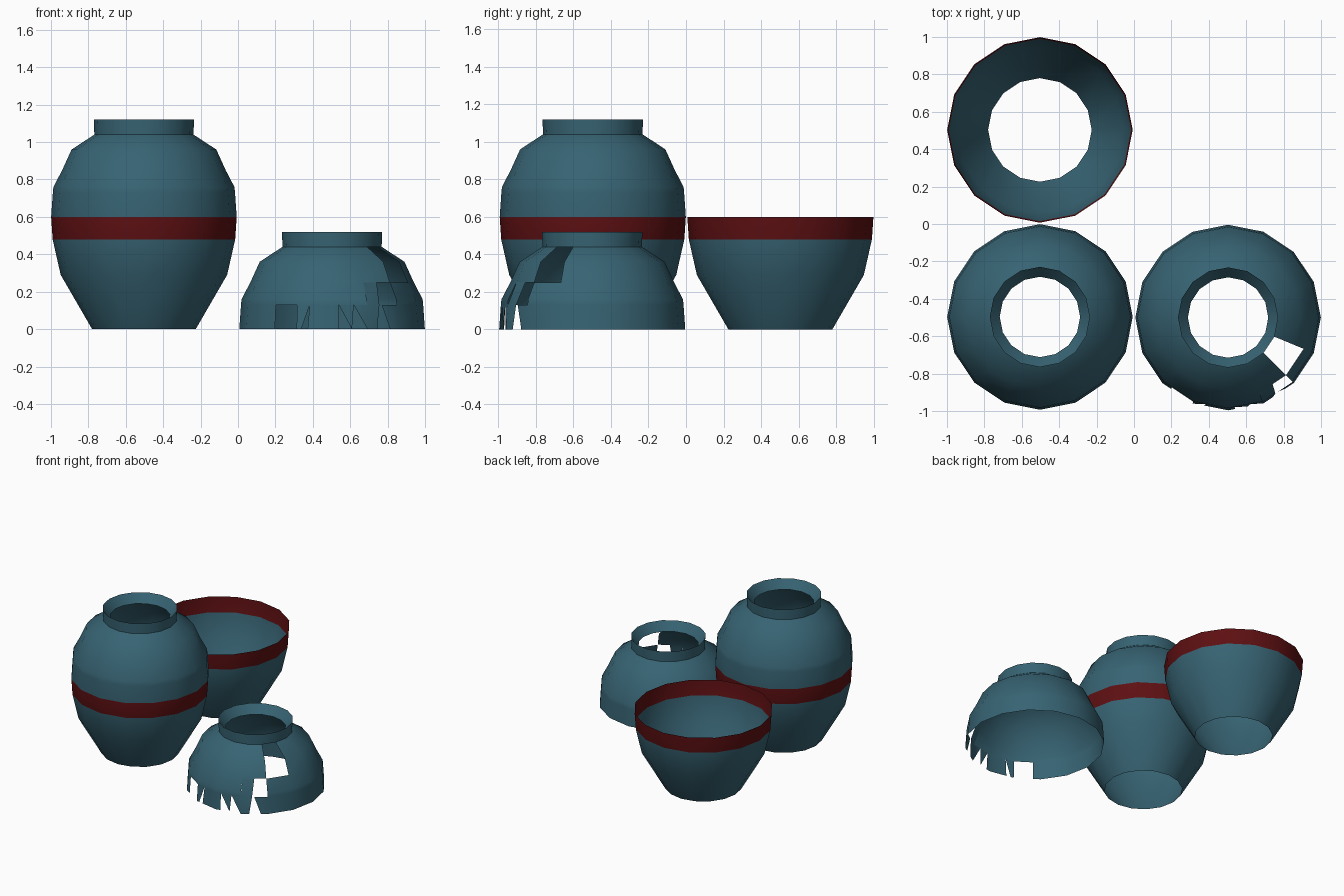
import bpy, bmesh, math

if "Cube" in bpy.data.objects:
    bpy.data.objects.remove(bpy.data.objects["Cube"])

SIDES = 16


def material(name, rgb):
    m = bpy.data.materials.new(name)
    m.diffuse_color = (*rgb, 1)
    m.use_nodes = True
    m.node_tree.nodes["Principled BSDF"].inputs["Base Color"].default_value = m.diffuse_color
    return m


TEAL = material("teal glaze", (0.038, 0.125, 0.17))
RED = material("dark red band", (0.11, 0.005, 0.006))

# Half profiles as (radius, height)
LOWER = [(0.277, 0), (0.445, 0.29), (0.488, 0.48), (0.496, 0.60)]
UPPER = [(0.496, 0.60), (0.487, 0.73), (0.484, 0.76), (0.437, 0.85), (0.387, 0.96),
         (0.265, 1.04), (0.268, 1.12), (0.215, 1.055)]


def wall(profile, u, z):
    """Point on the faceted wall at side number u and height z."""
    for (r0, z0), (r1, z1) in zip(profile, profile[1:]):
        if z0 - 1e-6 <= z <= z1 + 1e-6:
            r = r0 + (r1 - r0) * (z - z0) / (z1 - z0)
            break
    i, t = math.floor(u), u - math.floor(u)
    a, b = (2 * math.pi * k / SIDES for k in (i, i + 1))
    return (r * ((1 - t) * math.cos(a) + t * math.cos(b)),
            r * ((1 - t) * math.sin(a) + t * math.sin(b)), z)


def pot(name, profile, centre, band=None, gaps=(), patches=()):
    """Revolve an open single wall, leave out gaps, add jagged patches."""
    bm = bmesh.new()
    rings = [[bm.verts.new((r * math.cos(2 * math.pi * i / SIDES),
                            r * math.sin(2 * math.pi * i / SIDES), z))
              for i in range(SIDES)] for r, z in profile]
    for row, (lo, hi) in enumerate(zip(rings, rings[1:])):
        for i in range(SIDES):
            if (i, row) in gaps:
                continue
            j = (i + 1) % SIDES
            f = bm.faces.new((lo[i], lo[j], hi[j], hi[i]))
            if row == band:
                f.material_index = 1
    for poly in patches:
        bm.faces.new([bm.verts.new(wall(profile, u, z)) for u, z in poly])
    bmesh.ops.remove_doubles(bm, verts=bm.verts, dist=0.0005)
    loose = [v for v in bm.verts if not v.link_faces]
    bmesh.ops.delete(bm, geom=loose, context='VERTS')
    me = bpy.data.meshes.new(name)
    bm.to_mesh(me)
    bm.free()
    me.materials.append(TEAL)
    if band is not None:
        me.materials.append(RED)
    me.polygons.foreach_set("use_smooth", [True] * len(me.polygons))
    me.set_sharp_from_angle(angle=math.radians(35))
    ob = bpy.data.objects.new(name, me)
    ob.location = (*centre, 0)
    bpy.context.collection.objects.link(ob)
    return ob


# Whole jar and its lower half as an open bowl
pot("whole_jar", LOWER + UPPER[1:], (-0.503, -0.497), band=2)
pot("lower_bowl", LOWER, (-0.503, 0.503), band=2)

# Broken upper half: missing wall panels with jagged shards along the edge
M, H = 0.13, 0.25
broken = [(r, round(z - 0.6, 3)) for r, z in UPPER]
gaps = {(10, 0), (11, 0), (12, 0), (13, 0), (13, 1), (13, 2), (14, 3), (14, 4)}
shards = [
    [(10, 0), (10.28, 0), (10.28, M), (10, M)],
    [(11, M), (11, 0), (11.13, 0), (11.36, M)],
    [(11.31, 0), (12, 0), (12, M), (11.36, M)],
    [(12, 0), (12.19, 0), (12.19, M), (12, M)],
    [(12.19, M), (12.56, 0), (12.62, M)],
    [(12.62, M), (13, 0), (13, M)],
    [(13, 0), (13.32, 0), (13.42, M), (13, M)],
    [(13, M), (13.42, M), (13.5, H), (13, H)],
    [(14, M), (13.5, M), (13.75, 0), (14, 0)],
]
pot("broken_top", broken, (0.503, -0.5), gaps=gaps, patches=shards)
